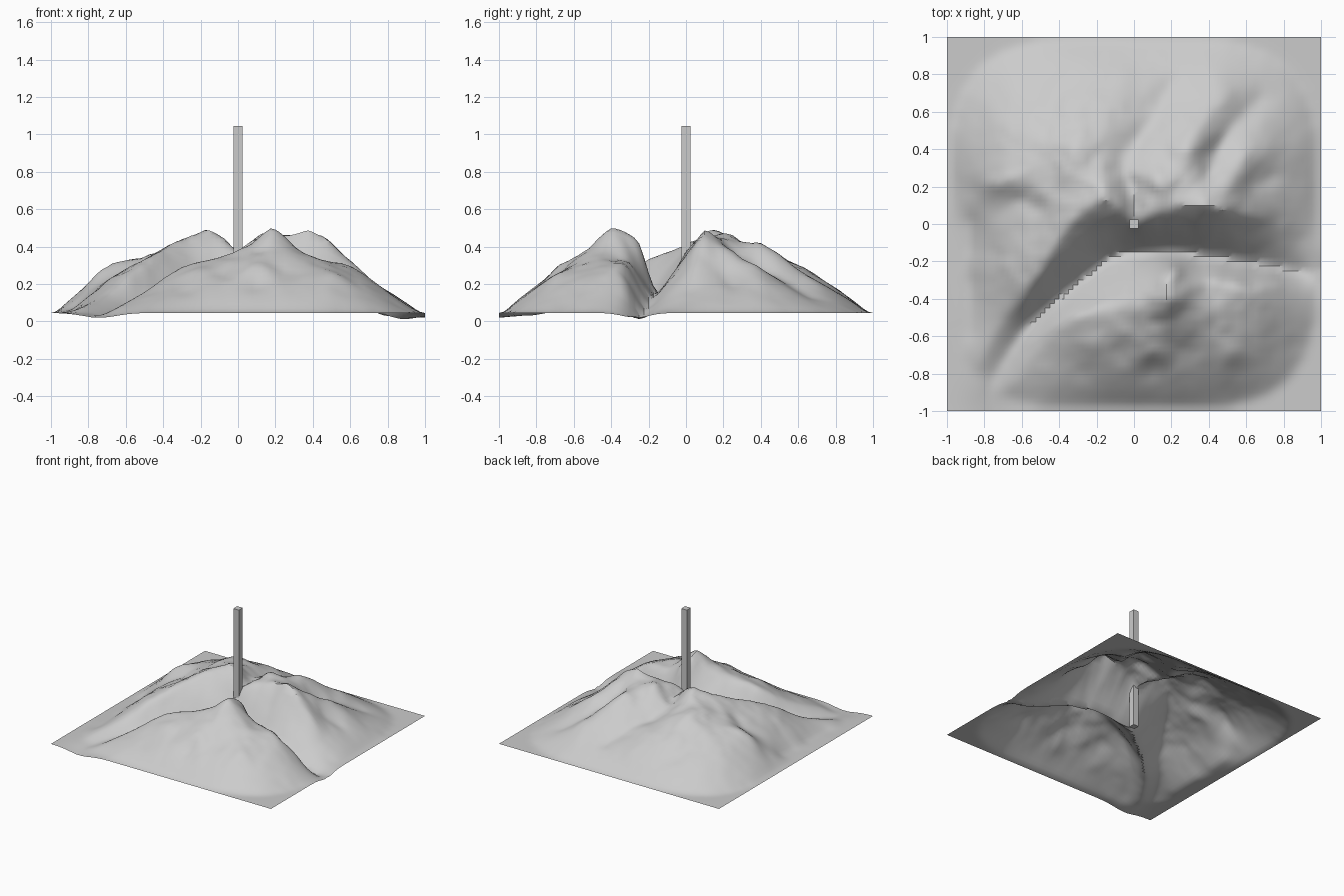
import bpy, bmesh
from math import exp
from mathutils import Vector, noise

cube = bpy.data.objects.get("Cube")
if cube:
    bpy.data.objects.remove(cube, do_unlink=True)

CELLS = 80            # terrain resolution per side
STEP = 2 / CELLS
GROUND = 0.045

stone = bpy.data.materials.new("plain grey")
stone.use_nodes = True
stone.diffuse_color = (0.6, 0.6, 0.6, 1)
stone.node_tree.nodes["Principled BSDF"].inputs["Base Color"].default_value = (0.6, 0.6, 0.6, 1)

# Main crests on both sides of the gorge
south_crest = [(-.66, -.88, .06), (-.48, -.6, .17), (-.3, -.48, .3), (-.2, -.46, .33),
               (-.08, -.42, .32), (.05, -.38, .41), (.18, -.4, .53), (.27, -.34, .42),
               (.4, -.3, .33), (.6, -.35, .31), (.72, -.33, .21), (.92, -.36, .06)]
north_crest = [(-.84, -.76, .06), (-.7, -.5, .14), (-.55, -.33, .28), (-.42, -.1, .38),
               (-.28, .1, .44), (-.12, .14, .5), (-.06, .08, .45), (0, 0, .36),
               (.08, .06, .43), (.2, .09, .46), (.37, .1, .51), (.5, .08, .43),
               (.6, .06, .34), (.75, .02, .18), (.9, -.08, .06)]

# Spurs running from the crests down to the flat rim
spurs_north = [
    [(-.42, -.1, .38), (-.42, .15, .37), (-.5, .28, .34), (-.67, .25, .33), (-.75, .2, .27), (-.87, .17, .12)],
    [(-.12, .14, .5), (-.25, .28, .44), (-.3, .42, .41), (-.2, .52, .34), (-.06, .63, .28), (.02, .75, .19)],
    [(.2, .09, .46), (.12, .24, .46), (.27, .28, .44), (.29, .41, .42), (.4, .57, .3), (.5, .7, .21)],
    [(.5, .08, .43), (.52, .25, .37), (.6, .37, .31), (.72, .42, .22), (.85, .48, .11)],
    [(-.3, .42, .41), (-.47, .42, .34), (-.5, .6, .26), (-.38, .72, .2)],
    [(-.55, -.33, .28), (-.68, -.2, .24), (-.8, -.15, .13)]]
spurs_south = [
    [(.18, -.4, .53), (.16, -.3, .46), (.22, -.25, .44)],
    [(.18, -.4, .53), (.12, -.55, .36), (.1, -.7, .3), (.1, -.8, .17)],
    [(-.2, -.46, .33), (-.25, -.66, .27), (-.28, -.8, .15)],
    [(.4, -.3, .33), (.45, -.5, .32), (.5, -.68, .27), (.55, -.82, .14)],
    [(.6, -.35, .31), (.72, -.5, .22), (.86, -.65, .08)]]

# Shoulder above the steep southern foot
south_shelf = [(-.25, -.66, .27), (-.08, -.68, .25), (.1, -.7, .3), (.3, -.67, .25),
               (.5, -.68, .27), (.68, -.64, .19)]
# Foot of the western slope
west_foot = [(-.88, .02, .07), (-.89, -.2, .055), (-.88, -.6, .05)]

# Gorge floor and the side valleys
valleys = [
    [(1, -.27, .03), (.87, -.26, -.005), (.7, -.22, .04), (.5, -.19, .1), (.3, -.16, .13),
     (.1, -.14, .12), (0, -.14, .11), (-.12, -.17, .11), (-.3, -.32, .1), (-.47, -.46, .08),
     (-.63, -.63, .055), (-.76, -.84, .025), (-.78, -1, .02)],
    [(0, 0, .36), (0, .15, .36), (-.08, .32, .34), (.02, .45, .28), (.12, .6, .23), (.2, .75, .15)],
    [(.4, .25, .36), (.44, .4, .27), (.55, .55, .2), (.68, .68, .11)],
    [(.62, .2, .26), (.75, .25, .17)],
    [(-.5, .08, .31), (-.62, .12, .26), (-.74, .05, .19)]]

# Flat rim with rounded inner corners, dipping where the gorge leaves it
height = [[GROUND] * (CELLS + 1) for _ in range(CELLS + 1)]
pinned = set()
gorge_mouths = [((-0.74, -1), 0.13), ((1, -0.27), 0.1)]
for i in range(CELLS + 1):
    for j in range(CELLS + 1):
        x, y = i * STEP - 1, j * STEP - 1
        if x ** 4 + y ** 4 > 0.9:
            pinned.add((i, j))
            for (mx, my), width in gorge_mouths:
                height[i][j] -= 0.025 * exp(-((x - mx) ** 2 + (y - my) ** 2) / width ** 2)

# Pin every crest and valley line onto the height grid
for line in [south_shelf, west_foot, south_crest, north_crest] + spurs_north + spurs_south + valleys:
    for a, b in zip(line, line[1:]):
        a, b = Vector(a), Vector(b)
        count = int((b - a).length / STEP * 2) + 2
        for k in range(count + 1):
            p = a.lerp(b, k / count)
            i, j = round((p.x + 1) / STEP), round((p.y + 1) / STEP)
            height[i][j] = p.z
            pinned.add((i, j))

# Stretch slightly bulging slopes between the pinned lines
free = [(i, j) for i in range(1, CELLS) for j in range(1, CELLS) if (i, j) not in pinned]
for sweep in range(250):
    for i, j in free:
        mean = (height[i-1][j] + height[i+1][j] + height[i][j-1] + height[i][j+1]) / 4
        height[i][j] += 1.6 * (mean + 0.00025 - height[i][j])

# Round the creases
for sweep in range(3):
    old = [row[:] for row in height]
    for i in range(1, CELLS):
        for j in range(1, CELLS):
            mean = (old[i-1][j] + old[i+1][j] + old[i][j-1] + old[i][j+1]) / 4
            height[i][j] = 0.5 * (old[i][j] + mean)

# Terrain sheet with weathered detail
bm = bmesh.new()
bmesh.ops.create_grid(bm, x_segments=CELLS, y_segments=CELLS, size=1)
for v in bm.verts:
    z = height[round((v.co.x + 1) / STEP)][round((v.co.y + 1) / STEP)]
    rough = noise.fractal(Vector((v.co.x, v.co.y, 0)) * 5, 1, 2, 3)
    v.co.z = max(0, z + rough * 0.06 * max(0, z - GROUND))
mesh = bpy.data.meshes.new("mountain_terrain")
bm.to_mesh(mesh)
bm.free()
terrain = bpy.data.objects.new("mountain_terrain", mesh)
bpy.context.collection.objects.link(terrain)
mesh.materials.append(stone)
bpy.ops.object.select_all(action='DESELECT')
terrain.select_set(True)
bpy.context.view_layer.objects.active = terrain
bpy.ops.object.shade_smooth_by_angle(angle=0.6)

# Square pillar through the middle
bpy.ops.mesh.primitive_cube_add(size=1, location=(0, 0, GROUND + 0.5))
pillar = bpy.context.object
pillar.name = "pillar"
pillar.scale = (0.05, 0.05, 1)
pillar.data.materials.append(stone)
